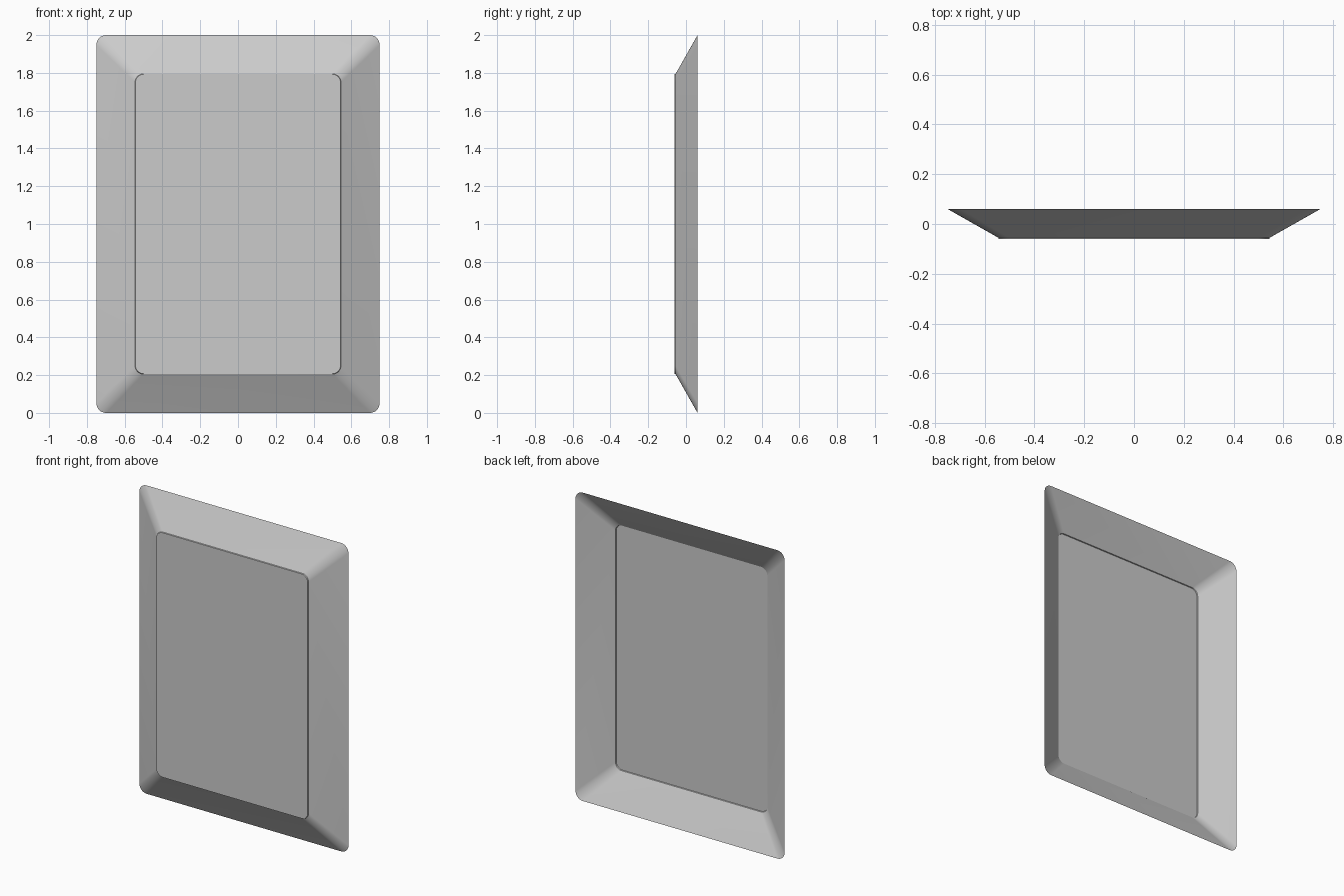
import bpy, bmesh
from math import sin, cos, pi, radians

cube = bpy.data.objects.get("Cube")
if cube:
    bpy.data.objects.remove(cube, do_unlink=True)

grey = bpy.data.materials.new("plain grey")
grey.use_nodes = True
color = (0.6, 0.6, 0.6, 1)
grey.diffuse_color = color
grey.node_tree.nodes["Principled BSDF"].inputs["Base Color"].default_value = color

STEPS = 8  # segments per rounded corner


def rounded_loop(bm, half_w, half_h, radius, y):
    """Ring of vertices around a rounded rectangle standing in the xz plane."""
    ring = []
    corners = [(1, 1), (-1, 1), (-1, -1), (1, -1)]
    for quarter, (sx, sz) in enumerate(corners):
        for i in range(STEPS + 1):
            a = (quarter + i / STEPS) * pi / 2
            x = sx * (half_w - radius) + radius * cos(a)
            z = 1 + sz * (half_h - radius) + radius * sin(a)
            ring.append(bm.verts.new((x, y, z)))
    return ring


# Tray: open rim at the back, sloping walls, short foot step, flat base in front
bm = bmesh.new()
rim = rounded_loop(bm, 0.75, 1.0, 0.052, 0.061)
wall_end = rounded_loop(bm, 0.545, 0.795, 0.045, -0.055)
foot = rounded_loop(bm, 0.543, 0.793, 0.045, -0.061)

for outer, inner in ((rim, wall_end), (wall_end, foot)):
    for i in range(len(outer)):
        j = (i + 1) % len(outer)
        bm.faces.new((outer[i], inner[i], inner[j], outer[j]))
bm.faces.new(foot)
bmesh.ops.recalc_face_normals(bm, faces=bm.faces)
bm.faces.ensure_lookup_table()
if bm.faces[-1].normal.y > 0:
    bmesh.ops.reverse_faces(bm, faces=bm.faces)

mesh = bpy.data.meshes.new("tray")
bm.to_mesh(mesh)
bm.free()
mesh.materials.append(grey)
tray = bpy.data.objects.new("tray", mesh)
bpy.context.collection.objects.link(tray)

# Smooth corners, crisp foot edge
bpy.ops.object.select_all(action="DESELECT")
tray.select_set(True)
bpy.context.view_layer.objects.active = tray
bpy.ops.object.shade_smooth_by_angle(angle=radians(30))
